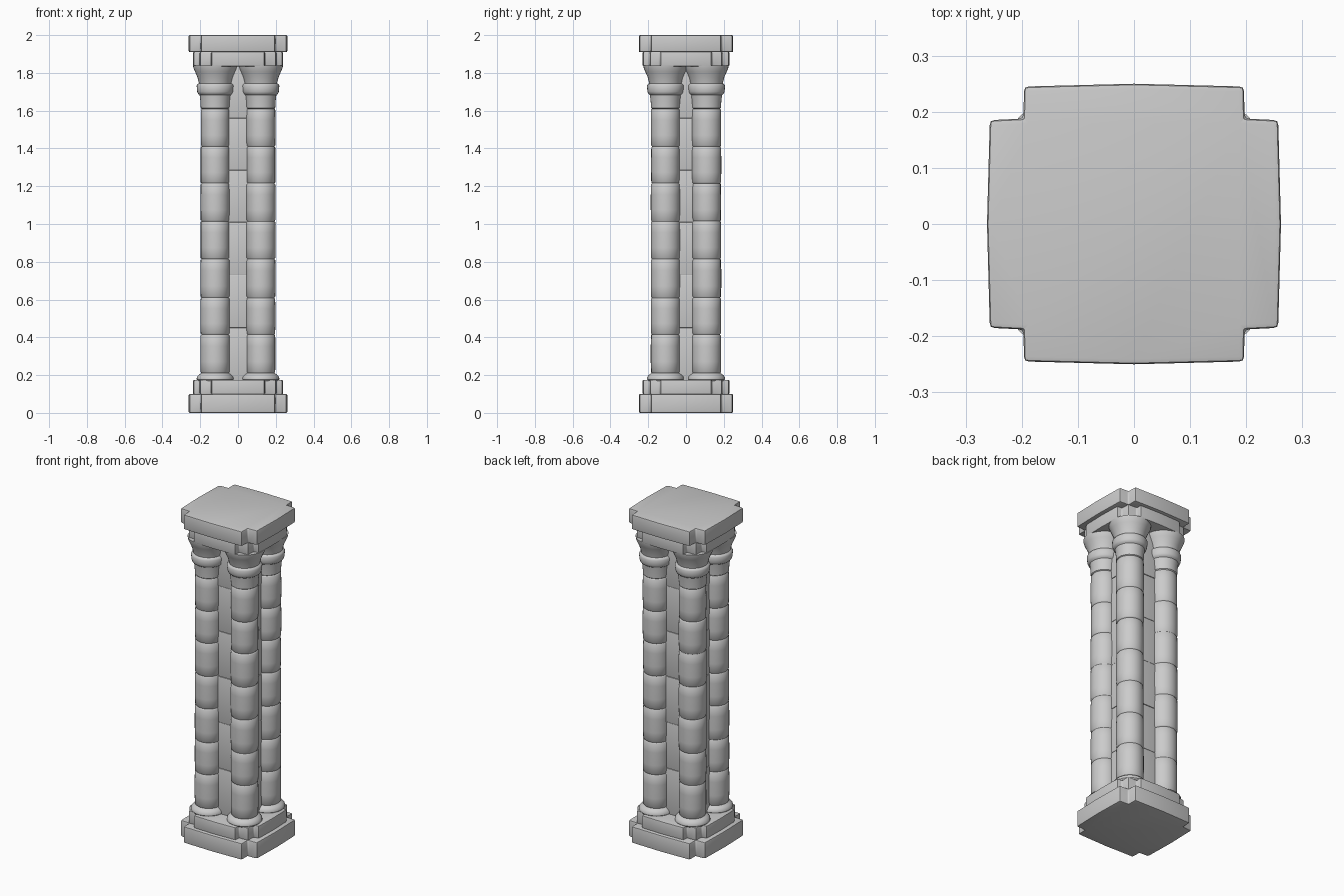
import bpy, bmesh, math, random

if "Cube" in bpy.data.objects:
    bpy.data.objects.remove(bpy.data.objects["Cube"])

random.seed(4)


def finish(bm, name, angle=35):
    bmesh.ops.recalc_face_normals(bm, faces=bm.faces)
    mesh = bpy.data.meshes.new(name)
    bm.to_mesh(mesh)
    bm.free()
    ob = bpy.data.objects.new(name, mesh)
    bpy.context.collection.objects.link(ob)
    bpy.ops.object.select_all(action='DESELECT')
    ob.select_set(True)
    bpy.context.view_layer.objects.active = ob
    bpy.ops.object.shade_smooth_by_angle(angle=math.radians(angle))
    return ob


def prism(name, quadrant, z0, z1, bevel):
    """Extrude a plan given by its +x+y quarter (axis point to axis point), mirrored to all sides."""
    q = quadrant
    plan = q + [(-x, y) for x, y in q[-2::-1]]
    plan += [(x, -y) for x, y in plan[-2:0:-1]]
    bm = bmesh.new()
    face = bm.faces.new([bm.verts.new((x, y, z0)) for x, y in plan])
    top = bmesh.ops.extrude_face_region(bm, geom=[face])
    for v in top['geom']:
        if isinstance(v, bmesh.types.BMVert):
            v.co.z = z1
    bmesh.ops.recalc_face_normals(bm, faces=bm.faces)
    edges = [e for e in bm.edges if e.calc_face_angle(0) > 0.3]
    bmesh.ops.bevel(bm, geom=edges, offset=bevel, segments=2, profile=0.6,
                    affect='EDGES', clamp_overlap=True)
    return finish(bm, name)


def lathe(name, profile, cx, cy, sides=32):
    """Spin (z, radius) points round a vertical axis."""
    bm = bmesh.new()
    rings = []
    for z, r in profile:
        rings.append([bm.verts.new((cx + r * math.cos(2 * math.pi * i / sides),
                                    cy + r * math.sin(2 * math.pi * i / sides), z))
                      for i in range(sides)])
    for a, b in zip(rings, rings[1:]):
        for i in range(sides):
            j = (i + 1) % sides
            bm.faces.new((a[i], a[j], b[j], b[i]))
    bm.faces.new(rings[0])
    bm.faces.new(rings[-1])
    return finish(bm, name, 40)


# Wide outer slabs (cross shaped) and narrower stepped slabs at both ends
wide = [(0.262, 0), (0.257, 0.185), (0.197, 0.188), (0.196, 0.245), (0, 0.250)]
narrow = [(0.238, 0), (0.234, 0.135), (0.203, 0.138), (0.200, 0.190),
          (0.142, 0.193), (0.140, 0.226), (0, 0.230)]
prism("base_slab", wide, 0.0, 0.10, 0.009)
prism("base_step", narrow, 0.097, 0.175, 0.008)
prism("top_step", narrow, 1.835, 1.913, 0.008)
prism("top_slab", wide, 1.91, 2.0, 0.009)

# Square core of stacked blocks, seen between the columns
core_joints = [0.17, 0.45, 0.73, 1.01, 1.285, 1.56, 1.84]
for k, (z0, z1) in enumerate(zip(core_joints, core_joints[1:])):
    w = random.uniform(-0.003, 0.003)
    prism(f"core_block_{k + 1}", [(0.135 + w, 0), (0.135 + w, 0.125 + w), (0, 0.125 + w)],
          z0, z1, 0.005)

# Four round columns: base ring, stone drums, flared capital
drum_joints = [0.21, 0.415, 0.61, 0.815, 1.015, 1.215, 1.41, 1.61]
base_ring = [(0.17, 0.092), (0.178, 0.098), (0.190, 0.097), (0.202, 0.086), (0.21, 0.074)]
capital = [(1.61, 0.071), (1.614, 0.076), (1.65, 0.078), (1.683, 0.082), (1.690, 0.091),
           (1.70, 0.095), (1.732, 0.098), (1.740, 0.093), (1.745, 0.086), (1.775, 0.093),
           (1.805, 0.106), (1.826, 0.115), (1.84, 0.117)]
for side, sx in (("left", -1), ("right", 1)):
    for face, sy in (("front", -1), ("back", 1)):
        profile = list(base_ring)
        for z0, z1 in zip(drum_joints, drum_joints[1:]):
            r = 0.0765 + random.uniform(-0.0015, 0.0015)
            h = z1 - z0
            profile += [(z0 + 0.001, r - 0.005), (z0 + 0.006, r - 0.001), (z0 + h * 0.3, r),
                        (z0 + h * 0.7, r), (z1 - 0.006, r - 0.001), (z1 - 0.001, r - 0.005)]
        lathe(f"{face}_{side}_column", profile + capital, sx * 0.121, sy * 0.109)
